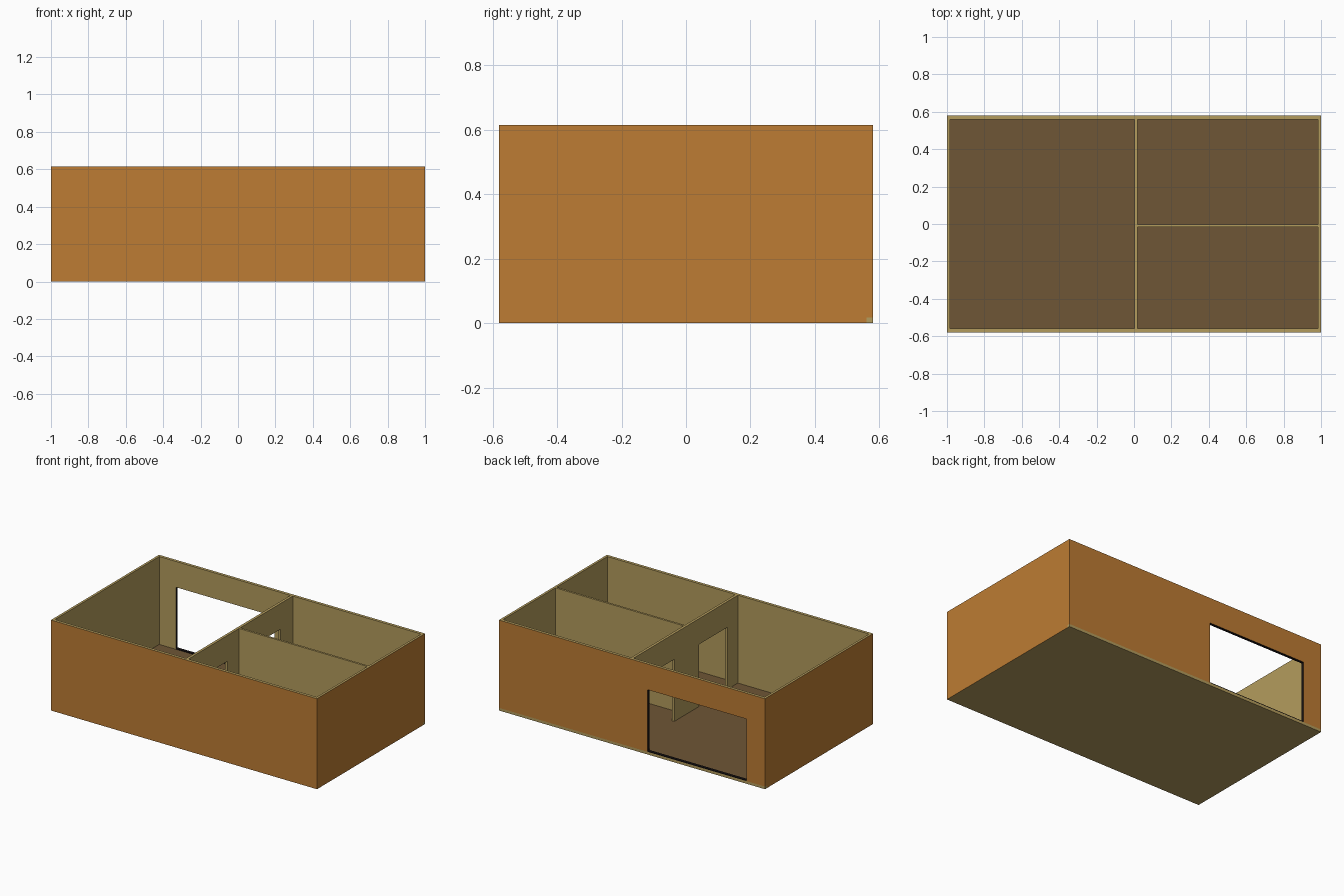
import bpy, bmesh
from mathutils import Vector

if "Cube" in bpy.data.objects:
    bpy.data.objects.remove(bpy.data.objects["Cube"])


def material(name, rgb):
    """Flat colour from sRGB 0-255 values."""
    m = bpy.data.materials.new(name)
    lin = [((c / 255 + 0.055) / 1.055) ** 2.4 for c in rgb]
    m.diffuse_color = (*lin, 1)
    m.use_nodes = True
    m.node_tree.nodes["Principled BSDF"].inputs["Base Color"].default_value = m.diffuse_color
    return m


ORANGE, TAN, BROWN, BLACK = 0, 1, 2, 3
MATS = [material("orange cladding", (189, 124, 51)),
        material("tan plaster", (180, 156, 93)),
        material("brown floor", (110, 86, 54)),
        material("black frame", (22, 17, 18))]


def extrude(name, outline, axis, start, end, rule):
    """Extrude a (u, z) outline along x or y; rule(normal, centre) picks the colour."""
    def place(u, z, d):
        return (d, u, z) if axis == "x" else (u, d, z)
    bm = bmesh.new()
    face = bm.faces.new([bm.verts.new(place(u, z, start)) for u, z in outline])
    ret = bmesh.ops.extrude_face_region(bm, geom=[face], use_keep_orig=True)
    verts = [v for v in ret["geom"] if isinstance(v, bmesh.types.BMVert)]
    offset = Vector(place(0, 0, end - start))
    bmesh.ops.translate(bm, verts=verts, vec=offset)
    bmesh.ops.recalc_face_normals(bm, faces=bm.faces)
    bm.normal_update()
    for f in bm.faces:
        f.material_index = rule(f.normal, f.calc_center_median())
    mesh = bpy.data.meshes.new(name)
    bm.to_mesh(mesh)
    bm.free()
    for m in MATS:
        mesh.materials.append(m)
    ob = bpy.data.objects.new(name, mesh)
    bpy.context.collection.objects.link(ob)
    return ob


def rect(u0, u1, z0, z1):
    return [(u0, z0), (u1, z0), (u1, z1), (u0, z1)]


def outward(x, y):
    """Orange on the faces turned the given way, tan elsewhere."""
    d = Vector((x, y, 0))
    return lambda n, c: ORANGE if n.dot(d) > 0.9 else TAN


def plain(n, c):
    return TAN


W, D, H = 1.0, 0.58, 0.615      # half width, half depth, height
TX, TY, F = 0.016, 0.02, 0.018  # wall thicknesses and floor level
OPEN_TOP = 0.44

# Floor slab with brown top, and the exposed sill under the back wall
extrude("floor", rect(-W + TX, W - TX, 0, F), "y", -D + TY, D - TY,
        lambda n, c: BROWN if n.z > 0.9 else TAN)
extrude("back_sill", rect(-W, W, 0, F), "y", D - TY, D, plain)

# Side walls and front wall
for name, s in (("left_wall", -1), ("right_wall", 1)):
    extrude(name, rect(-D + TY, D - TY, 0, H), "x", s * (W - TX), s * W, outward(s, 0))


def shell_end(n, c):
    if n.y < -0.9 or abs(n.x) > 0.9:
        return ORANGE
    return TAN


extrude("front_wall", rect(-W, W, 0, H), "y", -D, -D + TY, shell_end)

# Back wall with the large opening and its black reveals
X0, X1 = -0.86, -0.116


def back_rule(n, c):
    if (abs(n.x) > 0.9 and abs(c.x) < 0.95) or (n.z < -0.9 and c.z > 0.3):
        return BLACK
    return ORANGE if n.y > 0.9 or abs(n.x) > 0.9 else TAN


extrude("back_wall",
        [(-W, F), (X0, F), (X0, OPEN_TOP), (X1, OPEN_TOP), (X1, F), (W, F), (W, H), (-W, H)],
        "y", D - TY, D, back_rule)
extrude("opening_threshold", rect(X0, X1, F, F + 0.005), "y", D - TY, D,
        lambda n, c: BLACK)

# Long inner wall with two mirrored doorways
MID, NEAR, FAR = -0.01, 0.132, 0.438
outline = [(-D + TY, F)]
for a, b in ((MID - FAR, MID - NEAR), (MID + NEAR, MID + FAR)):
    outline += [(a, F), (a, OPEN_TOP), (b, OPEN_TOP), (b, F)]
outline += [(D - TY, F), (D - TY, H), (-D + TY, H)]
extrude("middle_wall", outline, "x", 0.002, 0.02, plain)

# Short partition between the two right-hand rooms
extrude("room_partition", rect(0.02, W - TX, F, H), "y", MID - 0.007, MID + 0.007, plain)
